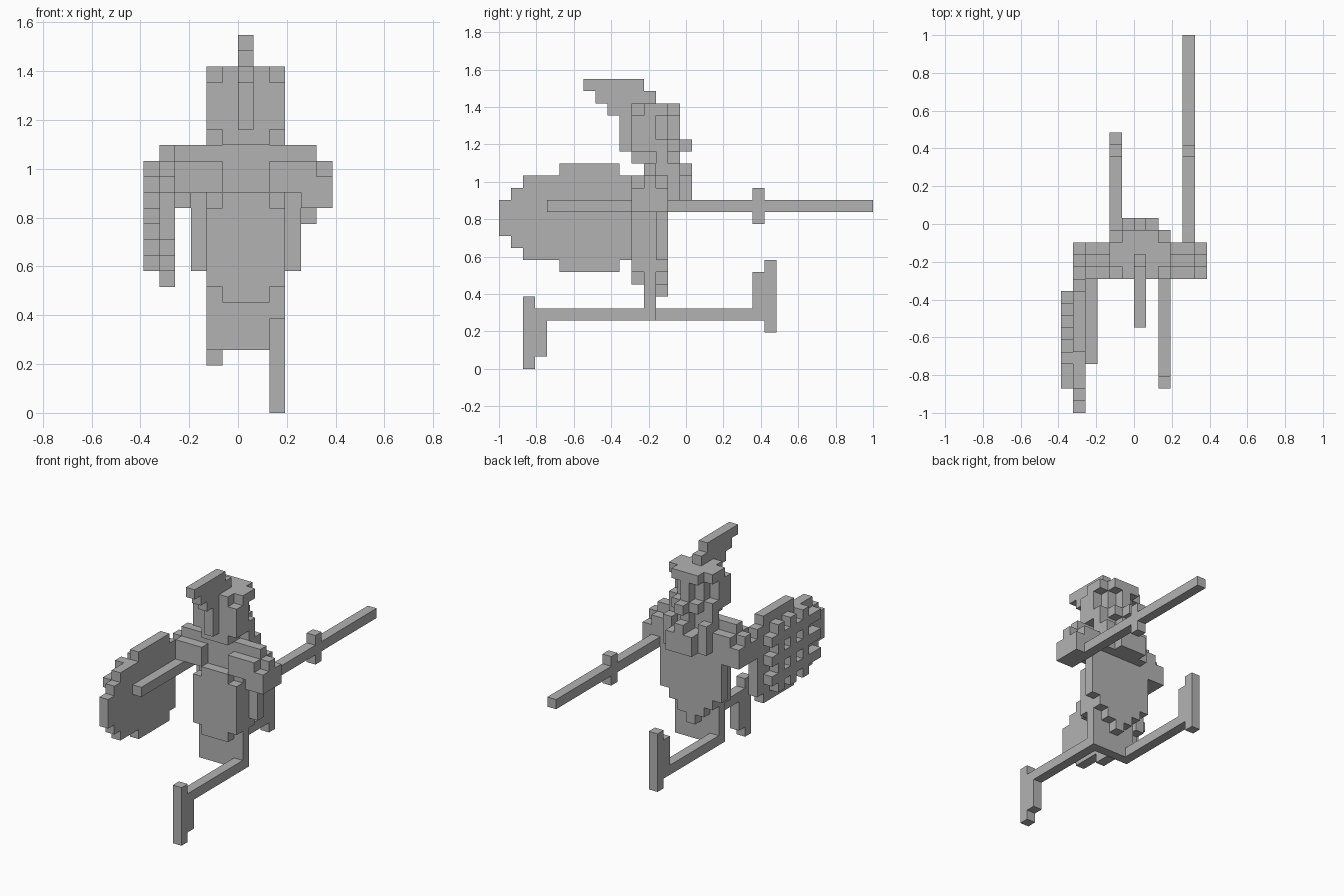
import bpy
import bmesh
from mathutils import Vector

if "Cube" in bpy.data.objects:
    bpy.data.objects.remove(bpy.data.objects["Cube"])

U = 2 / 31                       # edge of one block
ORIGIN = Vector((-6 * U, -1, 0))
parts = {}
taken = set()

grey = bpy.data.materials.new("stone_grey")
grey.use_nodes = True
grey.diffuse_color = (0.45, 0.45, 0.45, 1)
grey.node_tree.nodes["Principled BSDF"].inputs["Base Color"].default_value = grey.diffuse_color


def box(part, xs, ys, zs):
    """Fill a block range (start, end) on each axis."""
    cells = parts.setdefault(part, set())
    for x in range(*xs):
        for y in range(*ys):
            for z in range(*zs):
                if (x, y, z) not in taken:
                    taken.add((x, y, z))
                    cells.add((x, y, z))


def both(part, xs, ys, zs):
    """Same part on both sides of the centre column."""
    box("left_" + part, xs, ys, zs)
    box("right_" + part, (13 - xs[1], 13 - xs[0]), ys, zs)


# Crest, curling forward over the helmet
for z, start, end in ((23, 7, 12), (22, 8, 13), (21, 9, 11)):
    box("crest", (6, 7), (start, end), (z, z + 1))
box("crest", (6, 7), (10, 11), (18, 21))

# Helmet: rounded face plate, core, top plate, side strips and tail
box("face_plate", (4, 9), (11, 12), (18, 21))
box("face_plate", (5, 8), (11, 12), (17, 22))
box("helmet", (5, 8), (12, 14), (17, 22))
box("helmet", (5, 8), (14, 15), (21, 22))
box("helmet", (5, 8), (14, 15), (18, 19))
box("helmet", (6, 7), (14, 15), (17, 21))
box("helmet", (6, 7), (15, 16), (18, 19))
for x in (4, 8):
    box("helmet", (x, x + 1), (12, 14), (21, 22))
    box("helmet", (x, x + 1), (12, 13), (18, 21))
    box("helmet", (x, x + 1), (13, 14), (17, 19))

# Torso and skirt
box("torso", (4, 9), (12, 14), (13, 17))
box("skirt", (4, 9), (12, 13), (4, 13))
box("tabard", (4, 9), (11, 12), (8, 13))
box("tabard", (5, 8), (11, 12), (7, 14))

# Cape, stepped at the hem, with a bundled collar
for half, z in ((3, 9), (2, 8), (1, 7), (0, 6)):
    box("cape", (6 - half, 7 + half), (13, 14), (z, 14))
box("collar", (4, 9), (14, 15), (14, 16))
box("collar", (5, 8), (14, 16), (14, 16))
box("collar", (6, 7), (14, 16), (16, 17))
for x in (4, 8):
    box("collar", (x, x + 1), (14, 15), (16, 17))

# Shoulders and arms
both("shoulder", (8, 11), (11, 14), (14, 16))
both("shoulder", (9, 11), (12, 13), (16, 17))
both("arm", (11, 12), (11, 14), (13, 15))
both("arm", (11, 12), (12, 13), (15, 16))
box("left_hand", (10, 11), (11, 14), (13, 14))
box("short_blade", (2, 3), (4, 14), (13, 14))

# Long blade with its guard
box("long_blade", (10, 11), (14, 31), (13, 14))
box("blade_guard", (10, 11), (21, 22), (12, 15))

# Shield, one block thick, with a raised lattice on its outer face
for start, end, z in ((0, 1, 11), (1, 2, 10), (2, 5, 9), (5, 10, 8), (10, 11, 9)):
    box("shield", (1, 2), (start, end), (z, 25 - z))
for z in (10, 12, 14):
    box("shield_lattice", (0, 1), (2, 10), (z, z + 1))
for y in (4, 6, 8):
    box("shield_lattice", (0, 1), (y, y + 1), (9, 16))

# Legs stretched to front and back
box("left_leg", (8, 9), (3, 12), (4, 5))
box("left_foot", (8, 9), (2, 3), (0, 6))
box("left_foot", (8, 9), (3, 4), (1, 4))
box("right_leg", (4, 5), (13, 22), (4, 5))
box("right_foot", (4, 5), (21, 22), (5, 8))
box("right_foot", (4, 5), (22, 23), (3, 9))


def build(name, cells):
    """Skin the outside of a part's blocks, joining flat neighbours."""
    bm = bmesh.new()
    for cell in sorted(cells):
        for axis in range(3):
            for side in (0, 1):
                near = list(cell)
                near[axis] += 2 * side - 1
                if tuple(near) in taken:
                    continue
                a, b = (axis + 1) % 3, (axis + 2) % 3
                corners = []
                for i, j in ((0, 0), (1, 0), (1, 1), (0, 1)):
                    p = Vector(cell)
                    p[axis] += side
                    p[a] += i
                    p[b] += j
                    corners.append(bm.verts.new(ORIGIN + p * U))
                bm.faces.new(corners if side else corners[::-1])
    bmesh.ops.remove_doubles(bm, verts=bm.verts, dist=U / 100)
    bmesh.ops.dissolve_limit(bm, angle_limit=0.01, verts=bm.verts, edges=bm.edges)
    mesh = bpy.data.meshes.new(name)
    bm.to_mesh(mesh)
    bm.free()
    mesh.materials.append(grey)
    bpy.context.collection.objects.link(bpy.data.objects.new(name, mesh))


for name, cells in parts.items():
    build(name, cells)
